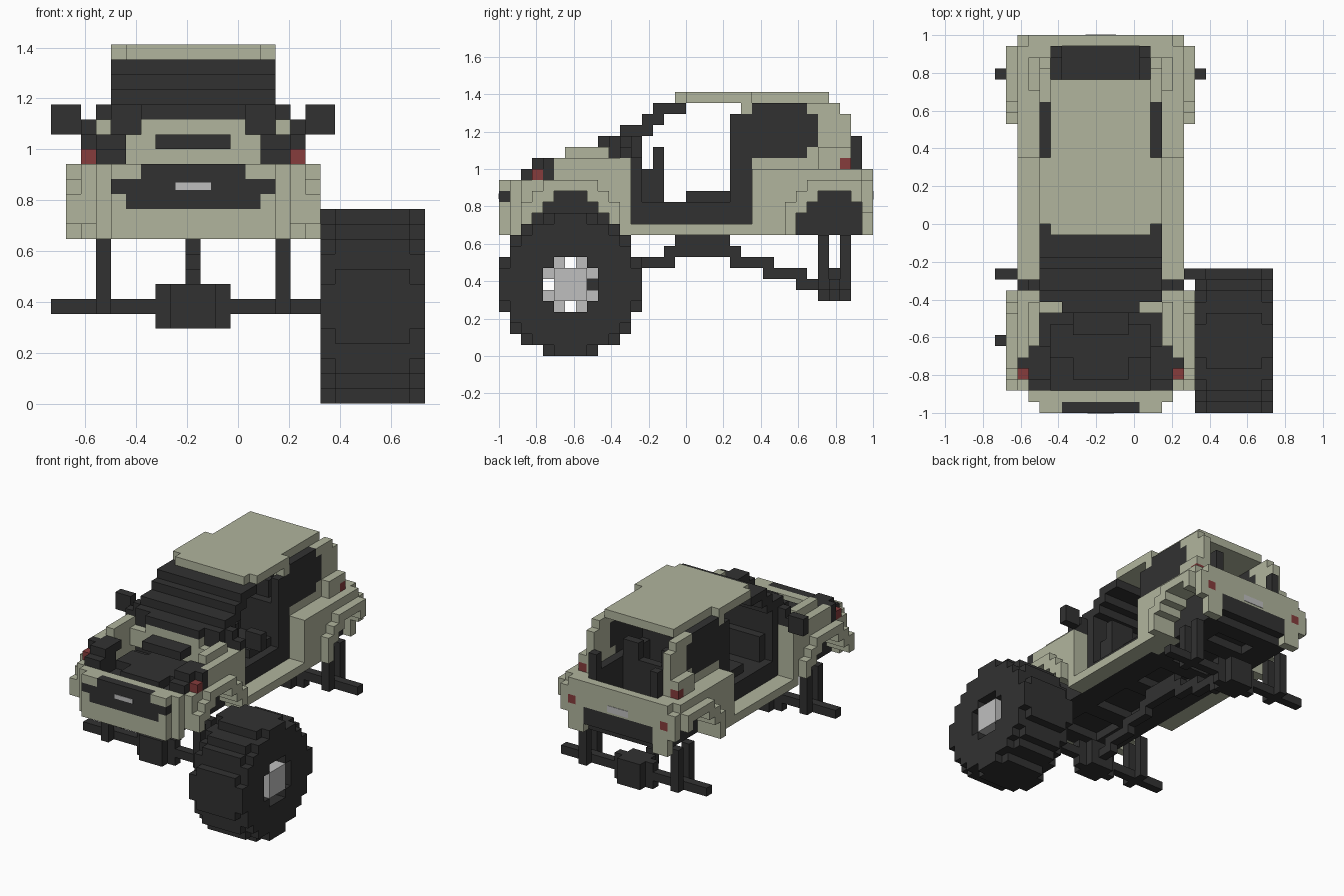
import bpy
import bmesh
from mathutils import Vector

old_cube = bpy.data.objects.get("Cube")
if old_cube:
    bpy.data.objects.remove(old_cube, do_unlink=True)

UNIT = 1 / 17                       # edge of one block
ORIGIN = Vector((-12.5, -17, 0))    # block counts from the lower corner
cells = {}                          # block position -> part name
part_colour = {}                    # part name -> material


def make_material(name, rgb):
    mat = bpy.data.materials.new(name)
    mat.use_nodes = True
    colour = (*rgb, 1)
    mat.diffuse_color = colour
    mat.node_tree.nodes["Principled BSDF"].inputs["Base Color"].default_value = colour
    return mat


sage = make_material("sage_paint", (0.44, 0.46, 0.34))
black = make_material("black_trim", (0.031, 0.031, 0.031))
red = make_material("red_lamp", (0.24, 0.045, 0.045))
silver = make_material("silver_metal", (0.52, 0.52, 0.52))


def fill(part, colour, x, y, z, mirror=False):
    """Fill a span of blocks; mirror copies it across the body's centre plane."""
    part_colour[part] = colour
    for i in range(*x):
        for j in range(*y):
            for k in range(*z):
                cells[i, j, k] = part
                if mirror:
                    cells[18 - i, j, k] = part


def pair(part, colour, x, y, z):
    fill(part, colour, x, y, z, mirror=True)


def carve(x, y, z):
    for i in range(*x):
        for j in range(*y):
            for k in range(*z):
                cells.pop((i, j, k), None)
                cells.pop((18 - i, j, k), None)


# Floor pan on a ladder frame
fill("floor_pan", black, x=(4, 15), y=(2, 33), z=(12, 13))
fill("floor_pan", black, x=(4, 15), y=(12, 23), z=(12, 14))
pair("frame_rail", black, x=(12, 15), y=(2, 33), z=(11, 12))
for start in (2, 8, 15, 21, 27, 31):
    fill("frame_crossbeam", black, x=(4, 15), y=(start, start + 2), z=(11, 12))

# Engine bay, engine lumps and firewall
fill("engine", black, x=(4, 15), y=(2, 10), z=(13, 15))
fill("engine", black, x=(7, 12), y=(3, 9), z=(15, 16))
pair("engine", black, x=(12, 14), y=(5, 8), z=(15, 16))
fill("air_intake", black, x=(7, 12), y=(7, 10), z=(17, 18))
fill("firewall", black, x=(4, 15), y=(10, 13), z=(13, 19))

# Front fenders and inner hood edges
pair("front_fender", sage, x=(15, 17), y=(2, 12), z=(11, 16))
pair("front_fender", sage, x=(15, 17), y=(4, 12), z=(16, 17))
pair("front_fender", sage, x=(15, 17), y=(5, 12), z=(17, 18))
pair("front_fender", sage, x=(15, 16), y=(6, 10), z=(18, 19))

# Nose, grille and badge
fill("nose", sage, x=(3, 16), y=(1, 2), z=(11, 16))
fill("nose", sage, x=(4, 15), y=(0, 1), z=(11, 16))
fill("grille", black, x=(6, 13), y=(0, 1), z=(13, 16))
fill("grille", black, x=(5, 14), y=(0, 1), z=(13, 14))
fill("grille", black, x=(4, 15), y=(0, 1), z=(14, 15))

# Headlamps with turn signals
pair("headlamp", black, x=(14, 16), y=(2, 5), z=(15, 17))
pair("headlamp", black, x=(14, 16), y=(3, 6), z=(17, 18))
pair("headlamp", black, x=(16, 17), y=(4, 5), z=(16, 18))
pair("turn_signal", red, x=(16, 17), y=(3, 4), z=(16, 17))

# Cowl between engine and windshield
fill("cowl", sage, x=(5, 14), y=(9, 11), z=(16, 17))
fill("cowl", sage, x=(6, 13), y=(9, 11), z=(18, 19))
pair("cowl", sage, x=(12, 13), y=(9, 11), z=(17, 18))
pair("cowl", sage, x=(13, 15), y=(9, 10), z=(16, 18))
pair("windshield", black, x=(13, 17), y=(11, 12), z=(18, 19))
fill("windshield", black, x=(6, 13), y=(9, 10), z=(19, 20))

# Stepped windshield, each course set further back
for course, (front, back) in enumerate([(10, 13), (11, 14), (13, 15), (14, 17)]):
    level = 19 + course
    fill("windshield", black, x=(4, 15), y=(front, back), z=(level, level + 1))

# Side mirrors
pair("mirror", black, x=(17, 19), y=(12, 13), z=(18, 20))
pair("mirror", black, x=(15, 16), y=(11, 12), z=(19, 20))

# Door openings: sills, front and rear pillars
pair("sill", sage, x=(15, 17), y=(11, 24), z=(11, 12))
pair("door_pillar", black, x=(14, 15), y=(12, 13), z=(12, 19))
pair("door_pillar", black, x=(14, 15), y=(21, 23), z=(12, 22))

# Seats, dashboard and steering column
pair("seat", black, x=(10, 14), y=(17, 22), z=(14, 15))
pair("seat", black, x=(10, 14), y=(21, 23), z=(14, 19))
pair("seat", black, x=(11, 13), y=(22, 23), z=(19, 21))
fill("rear_bench", black, x=(5, 14), y=(25, 28), z=(13, 15))
fill("rear_bench", black, x=(5, 14), y=(27, 28), z=(15, 18))
pair("rear_bench", black, x=(11, 13), y=(27, 28), z=(18, 20))
fill("dashboard", black, x=(5, 14), y=(12, 14), z=(14, 17))
fill("steering_wheel", black, x=(11, 14), y=(14, 15), z=(14, 19))

# Rear quarter panels, cargo lining and tail
pair("rear_quarter", sage, x=(14, 17), y=(23, 33), z=(11, 17))
pair("rear_quarter", sage, x=(14, 15), y=(23, 32), z=(17, 18))
pair("cargo_lining", black, x=(13, 14), y=(23, 33), z=(13, 18))
fill("tailgate", sage, x=(3, 16), y=(33, 34), z=(12, 17))
fill("tailgate", sage, x=(2, 17), y=(33, 34), z=(13, 16))
pair("tailgate", sage, x=(14, 16), y=(33, 34), z=(11, 12))
fill("rear_bumper_trim", black, x=(5, 14), y=(33, 34), z=(12, 14))
pair("tail_reflector", red, x=(15, 16), y=(33, 34), z=(14, 15))

# Side windows, rear roof pillars and tail lamps
pair("side_window", black, x=(14, 15), y=(23, 29), z=(18, 23))
pair("rear_pillar", sage, x=(14, 15), y=(28, 31), z=(22, 23))
pair("rear_pillar", sage, x=(14, 15), y=(29, 32), z=(18, 22))
pair("rear_pillar", sage, x=(14, 15), y=(28, 29), z=(18, 19))
pair("rear_pillar", sage, x=(15, 16), y=(29, 32), z=(17, 19))
pair("tail_lamp", black, x=(13, 14), y=(32, 33), z=(17, 20))
pair("tail_lamp_lens", red, x=(15, 16), y=(31, 32), z=(17, 18))

# Roof, wider over the doors
fill("roof", sage, x=(5, 14), y=(16, 30), z=(23, 24))
fill("roof", sage, x=(4, 15), y=(17, 23), z=(23, 24))
pair("roof", sage, x=(14, 15), y=(22, 23), z=(22, 23))

# Stepped wheel flares with arch openings backed by a dark liner
for part, left, right, inset in (("front_flare", 2, 11, (0, 1, 2, 3)),
                                 ("rear_flare", 27, 33, (0, 0, 0, 1))):
    rear = part == "rear_flare"
    openings = []
    for step, back in enumerate(inset):
        level = 11 + step
        front = left + (max(step - 1, 0) if rear else step)
        openings.append(dict(y=(front, right - back), z=(level, level + 1)))
        lip = (max(front - 1, 2), min(right - back + 1, right))
        pair(part, sage, x=(17, 18), y=lip, z=(level, level + 2))
    for opening in openings:
        carve(x=(15, 18), **opening)
    pair("arch_liner", black, x=(14, 15), y=(left, right), z=(11, 15))

# Axles, differentials and suspension struts
for axle_name, middle, end in (("front_axle", 6, 18), ("rear_axle", 30, 19)):
    fill(axle_name, black, x=(0, end), y=(middle, middle + 1), z=(6, 7))
    diff = axle_name.replace("axle", "differential")
    fill(diff, black, x=(8, 11), y=(middle - 1, middle + 2), z=(5, 8))
    fill(diff, black, x=(7, 12), y=(middle, middle + 1), z=(5, 8))
    struts = axle_name.replace("axle", "strut")
    for side in (middle - 1, middle + 1):
        pair(struts, black, x=(15, 16), y=(side, side + 1), z=(6, 11))

# Driveshaft running from one differential to the other
fill("gearbox", black, x=(9, 10), y=(16, 21), z=(9, 11))
for start, end, level in ((8, 10, 6), (9, 13, 7), (12, 16, 8), (15, 22, 9),
                          (21, 25, 8), (24, 28, 7), (27, 30, 6)):
    fill("driveshaft", black, x=(9, 10), y=(start, end), z=(level, level + 1))

# Wheel: a round tyre with narrower tread lugs and a spoked hub
for j in range(13):
    for k in range(13):
        dy, dz = abs(j - 6), abs(k - 6)
        distance = dy * dy + dz * dz
        block = dict(y=(j, j + 1), z=(k, k + 1))
        if max(dy, dz) <= 1:
            fill("hub", silver, x=(19, 25), **block)
        elif distance == 5:
            fill("rim", silver, x=(20, 23), **block)
        elif 5 < distance < 40:
            fill("tyre", black, x=(18, 25), **block)
        elif 40 <= distance <= 42:
            fill("tyre", black, x=(19, 24), **block)


# Turn each part's exposed block sides into a mesh
def block_side(position, axis, sign):
    centre = Vector(position) + Vector((0.5, 0.5, 0.5))
    normal, u, v = Vector(), Vector(), Vector()
    normal[axis] = sign / 2
    u[(axis + 1) % 3] = 0.5
    v[(axis + 2) % 3] = sign / 2
    return [(centre + normal + a * u + b * v + ORIGIN) * UNIT
            for a, b in ((-1, -1), (1, -1), (1, 1), (-1, 1))]


def build(part, positions):
    bm = bmesh.new()
    for position in positions:
        for axis in range(3):
            for sign in (-1, 1):
                neighbour = list(position)
                neighbour[axis] += sign
                if tuple(neighbour) not in cells:
                    corners = block_side(position, axis, sign)
                    bm.faces.new([bm.verts.new(c) for c in corners])
    bmesh.ops.remove_doubles(bm, verts=bm.verts, dist=UNIT / 100)
    mesh = bpy.data.meshes.new(part)
    bm.to_mesh(mesh)
    bm.free()
    mesh.materials.append(part_colour[part])
    bpy.context.collection.objects.link(bpy.data.objects.new(part, mesh))


for part in part_colour:
    build(part, [position for position, owner in cells.items() if owner == part])


# Thin plates on the nose, tail and side
def plate(name, centre, size):
    bpy.ops.mesh.primitive_cube_add(size=1, location=centre)
    obj = bpy.context.object
    obj.name = name
    obj.scale = size
    obj.data.materials.append(silver)


plate("grille_badge", (-0.176, -1, 0.855), (0.14, 0.006, 0.03))
plate("number_plate", (-0.176, 1, 0.86), (0.16, 0.006, 0.045))
plate("fuel_cap", (0.147, 0.735, 1.02), (0.006, 0.025, 0.03))
